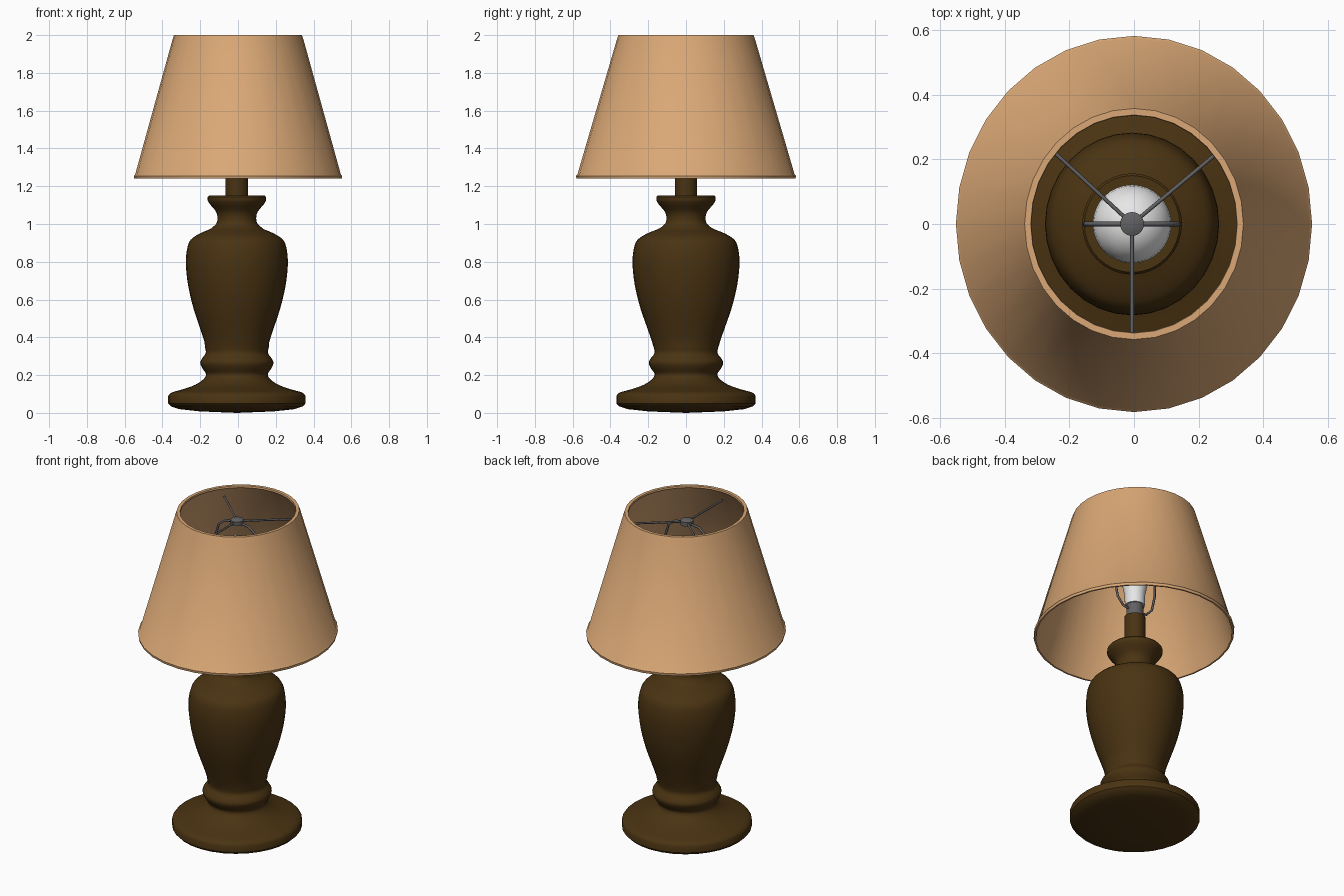
import bpy, bmesh, math
from mathutils import Vector

if "Cube" in bpy.data.objects:
    bpy.data.objects.remove(bpy.data.objects["Cube"])

CX = -0.006  # the stand sits slightly left of the shade axis


def material(name, rgb):
    m = bpy.data.materials.new(name)
    m.diffuse_color = (*rgb, 1)
    m.use_nodes = True
    m.node_tree.nodes["Principled BSDF"].inputs["Base Color"].default_value = m.diffuse_color
    return m


TAN = material("tan_fabric", (0.70, 0.39, 0.18))
BROWN = material("dark_brown", (0.068, 0.033, 0.006))
GREY = material("grey_metal", (0.12, 0.12, 0.125))
WHITE = material("white_glass", (0.80, 0.80, 0.80))


def lathe(name, profile, mat, sx=lambda z: 1.0, cx=CX, seg=32, closed=False, angle=40):
    """Spin (radius, z) points round z; sx(z) squeezes the ring in x."""
    bm = bmesh.new()
    rings = []
    for r, z in profile:
        rings.append([bm.verts.new((cx + r * sx(z) * math.cos(2 * math.pi * i / seg),
                                    r * math.sin(2 * math.pi * i / seg), z))
                      for i in range(seg)])
    pairs = list(zip(rings, rings[1:]))
    if closed:
        pairs.append((rings[-1], rings[0]))
    for a, b in pairs:
        for i in range(seg):
            j = (i + 1) % seg
            bm.faces.new((a[i], a[j], b[j], b[i]))
    bmesh.ops.remove_doubles(bm, verts=bm.verts, dist=1e-5)
    bmesh.ops.recalc_face_normals(bm, faces=bm.faces)
    me = bpy.data.meshes.new(name)
    bm.to_mesh(me)
    bm.free()
    me.materials.append(mat)
    ob = bpy.data.objects.new(name, me)
    bpy.context.collection.objects.link(ob)
    bpy.ops.object.select_all(action='DESELECT')
    ob.select_set(True)
    bpy.context.view_layer.objects.active = ob
    bpy.ops.object.shade_smooth_by_angle(angle=math.radians(angle))
    return ob


def smooth_profile(pts, steps=3):
    """Catmull-Rom pass through the points."""
    p = [Vector(q) for q in pts]
    p = [p[0]] + p + [p[-1]]
    out = []
    for a, b, c, d in zip(p, p[1:], p[2:], p[3:]):
        for k in range(steps):
            t = k / steps
            out.append(0.5 * (2 * b + (c - a) * t + (2 * a - 5 * b + 4 * c - d) * t * t
                              + (3 * b - a - 3 * c + d) * t ** 3))
    out.append(p[-1])
    return [(max(v.x, 0), v.y) for v in out]


def wire(name, pts, radius, mat):
    cu = bpy.data.curves.new(name, 'CURVE')
    cu.dimensions = '3D'
    cu.bevel_depth = radius
    cu.bevel_resolution = 1
    cu.use_fill_caps = True
    sp = cu.splines.new('POLY')
    sp.points.add(len(pts) - 1)
    for q, co in zip(sp.points, pts):
        q.co = (*co, 1)
    cu.materials.append(mat)
    ob = bpy.data.objects.new(name, cu)
    bpy.context.collection.objects.link(ob)
    return ob


# turned stand: foot, ring, vase body, neck and collar
foot = [(0, 0), (0.2, 0.008), (0.31, 0.02), (0.355, 0.035), (0.369, 0.05), (0.369, 0.09)]
vase = [(0.369, 0.09), (0.35, 0.108), (0.29, 0.125), (0.225, 0.148), (0.18, 0.178),
        (0.166, 0.205), (0.185, 0.235), (0.197, 0.265), (0.186, 0.29), (0.168, 0.315),
        (0.172, 0.35), (0.2, 0.435), (0.24, 0.55), (0.27, 0.67), (0.283, 0.78),
        (0.278, 0.86), (0.258, 0.915), (0.205, 0.95), (0.145, 0.975), (0.112, 1.0),
        (0.104, 1.03), (0.112, 1.065), (0.145, 1.105), (0.157, 1.125)]
collar = [(0.157, 1.142), (0.15, 1.15), (0, 1.15)]
lathe("stand", foot[:-1] + smooth_profile(vase) + collar, BROWN,
      sx=lambda z: 0.953 if 0.36 < z < 0.98 else 0.985)

# stem, socket and bulb
lathe("stem", [(0, 1.14), (0.059, 1.14), (0.059, 1.355), (0, 1.355)], BROWN)
lathe("socket", [(0, 1.35), (0.048, 1.35), (0.048, 1.44), (0, 1.44)], GREY, seg=24)
bulb = [(0, 1.43), (0.056, 1.43), (0.058, 1.5), (0.072, 1.57), (0.1, 1.635)]
bulb += [(0.122 * math.cos(a), 1.715 + 0.122 * math.sin(a))
         for a in [math.radians(d) for d in range(-15, 91, 15)]]
lathe("bulb", bulb, WHITE)

# harp: one loop of wire round the bulb
half = [(0.045, 1.40), (0.085, 1.405), (0.125, 1.45), (0.145, 1.54), (0.148, 1.68),
        (0.145, 1.82), (0.125, 1.885), (0.08, 1.92), (0, 1.93)]
loop = [(CX - x, 0, z) for x, z in half] + [(CX + x, 0, z) for x, z in half[-2::-1]]
wire("harp", loop, 0.007, GREY)

# hub and three spokes that carry the shade
lathe("hub", [(0, 1.92), (0.037, 1.92), (0.037, 1.945), (0.02, 1.953), (0, 1.953)], GREY, seg=24)
for n, (x, y) in enumerate([(-0.25, 0.225), (0.258, 0.22), (CX, -0.345)]):
    wire(f"spoke_{n + 1}", [(CX, 0, 1.935), (x, y, 1.935)], 0.006, GREY)

# lampshade: thin cone with a small rolled rim at each end
shade = [(0.358, 2.0), (0.365, 1.98), (0.575, 1.262), (0.583, 1.255), (0.58, 1.24),
         (0.57, 1.24), (0.562, 1.262), (0.35, 1.98), (0.336, 1.99), (0.338, 2.0)]
lathe("lampshade", shade, TAN, sx=lambda z: 0.947, cx=0, closed=True)
